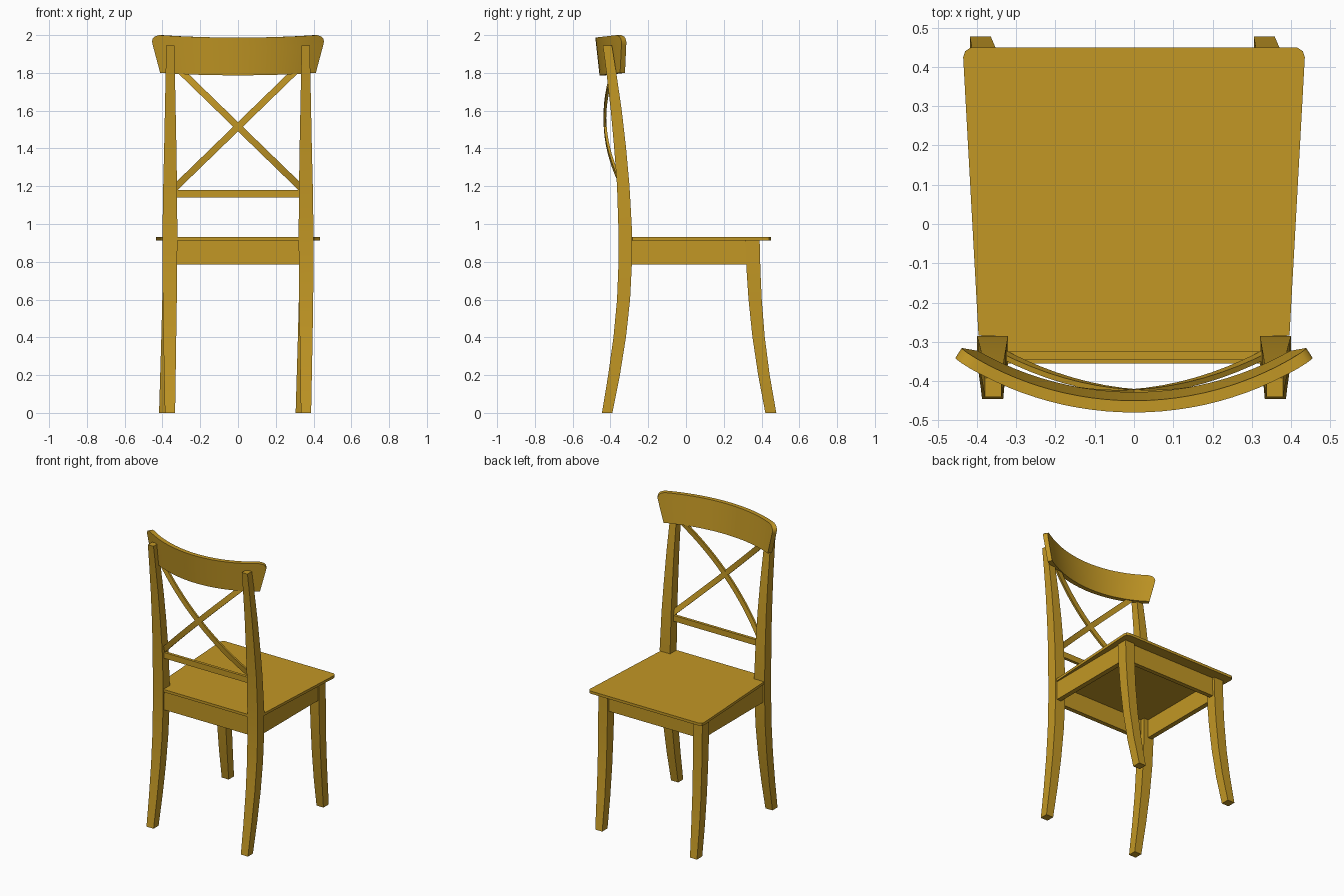
import bpy, bmesh, math

cube = bpy.data.objects.get("Cube")
if cube:
    bpy.data.objects.remove(cube, do_unlink=True)

COL = (0.54, 0.31, 0.018, 1.0)
wood = bpy.data.materials.new("golden wood")
wood.use_nodes = True
wood.diffuse_color = COL
wood.node_tree.nodes["Principled BSDF"].inputs["Base Color"].default_value = COL


def loft(name, rings):
    """Skin a list of equal rings; each ring runs out one side and back the other."""
    bm = bmesh.new()
    vs = [[bm.verts.new(p) for p in r] for r in rings]
    n = len(rings[0])
    for a, b in zip(vs, vs[1:]):
        for i in range(n):
            j = (i + 1) % n
            bm.faces.new((a[i], a[j], b[j], b[i]))
    for r in (vs[0], vs[-1]):
        for i in range(n // 2 - 1):
            bm.faces.new((r[i], r[i + 1], r[n - 2 - i], r[n - 1 - i]))
    bmesh.ops.recalc_face_normals(bm, faces=bm.faces)
    me = bpy.data.meshes.new(name)
    bm.to_mesh(me)
    bm.free()
    me.materials.append(wood)
    ob = bpy.data.objects.new(name, me)
    bpy.context.collection.objects.link(ob)
    bpy.ops.object.select_all(action="DESELECT")
    ob.select_set(True)
    bpy.context.view_layer.objects.active = ob
    bpy.ops.object.shade_smooth_by_angle(angle=math.radians(30))
    return ob


def rect(x0, x1, y0, y1, z):
    return [(x0, y0, z), (x1, y0, z), (x1, y1, z), (x0, y1, z)]


def box(name, x0, x1, y0, y1, z0, z1):
    return loft(name, [rect(x0, x1, y0, y1, z0), rect(x0, x1, y0, y1, z1)])


# Rear legs run up into the back posts: z, y back, y front, x inner, x outer
POST = [(0, -.445, -.390, .333, .387), (.2, -.412, -.350, .330, .391),
        (.4, -.384, -.318, .327, .395), (.6, -.365, -.296, .324, .398),
        (.8, -.357, -.286, .322, .400), (.95, -.357, -.285, .321, .400),
        (1.2, -.365, -.299, .323, .396), (1.4, -.380, -.317, .326, .391),
        (1.6, -.398, -.340, .330, .387), (1.8, -.421, -.369, .334, .383),
        (1.945, -.440, -.392, .337, .380)]
for side, s in (("left", 1), ("right", -1)):
    loft(f"rear_leg_{side}", [rect(s * a, s * b, y0, y1, z) for z, y0, y1, a, b in POST])

# Front legs: two identical sabre legs, both sweeping the same way
SABRE = [(0, .420, .478, .305, .358), (.2, .382, .443, .311, .373),
         (.4, .352, .417, .317, .383), (.6, .331, .401, .322, .390),
         (.75, .321, .394, .324, .394), (.912, .315, .390, .325, .396)]
for side, dx in (("left", 0), ("right", -.723)):
    loft(f"front_leg_{side}", [rect(a + dx, b + dx, y0, y1, z) for z, y0, y1, a, b in SABRE])

# Seat board, notched around the back posts, with clipped front corners
EDGE = [(.322, -.355), (.322, -.285), (.396, -.284), (.435, .425), (.430, .440), (.415, .450)]
outline = [(-x, y) for x, y in EDGE] + [(x, y) for x, y in reversed(EDGE)]
loft("seat", [[(x, y, z) for x, y in outline] for z in (.912, .930)])

# Aprons under the seat
box("rear_apron", -.33, .33, -.345, -.315, .785, .912)
box("front_apron", -.34, .34, .345, .375, .785, .912)
for side, s in (("left", 1), ("right", -1)):
    box(f"side_apron_{side}", s * .355, s * .388, -.30, .33, .785, .912)

# Lower back bar
box("lower_back_bar", -.33, .33, -.345, -.325, 1.14, 1.18)

# Crossed back slats, bowed backwards
for name, s in (("cross_slat_a", 1), ("cross_slat_b", -1)):
    rings = []
    for i in range(17):
        t = i / 8 - 1
        x, z = s * .335 * t, 1.515 + .325 * t
        y = -.428 + .075 * t * t - .022 * t
        dx, dz = s * .0125, -.0125
        rings.append([(x - dx, y - .007, z - dz), (x + dx, y - .007, z + dz),
                      (x + dx, y + .007, z + dz), (x - dx, y + .007, z - dz)])
    loft(name, rings)

# Curved top rail: each ring follows the back arc, then returns along the front arc
R, THICK, N = .834, .03, 24
rings = []
for z, half in ((1.80, .412), (1.95, .452), (1.965, .455), (1.98, .452), (1.993, .441), (2.0, .418)):
    end = math.asin(half / R)
    lean = .022 * (2.0 - z) / .2
    arcs = []
    for r in (R, R - THICK):
        arcs.append([(r * math.sin(end * t), -.48 + R + lean - r * math.cos(end * t),
                      z - .013 * (1 - t * t))
                     for t in (2 * i / N - 1 for i in range(N + 1))])
    rings.append(arcs[0] + arcs[1][::-1])
loft("top_rail", rings)
